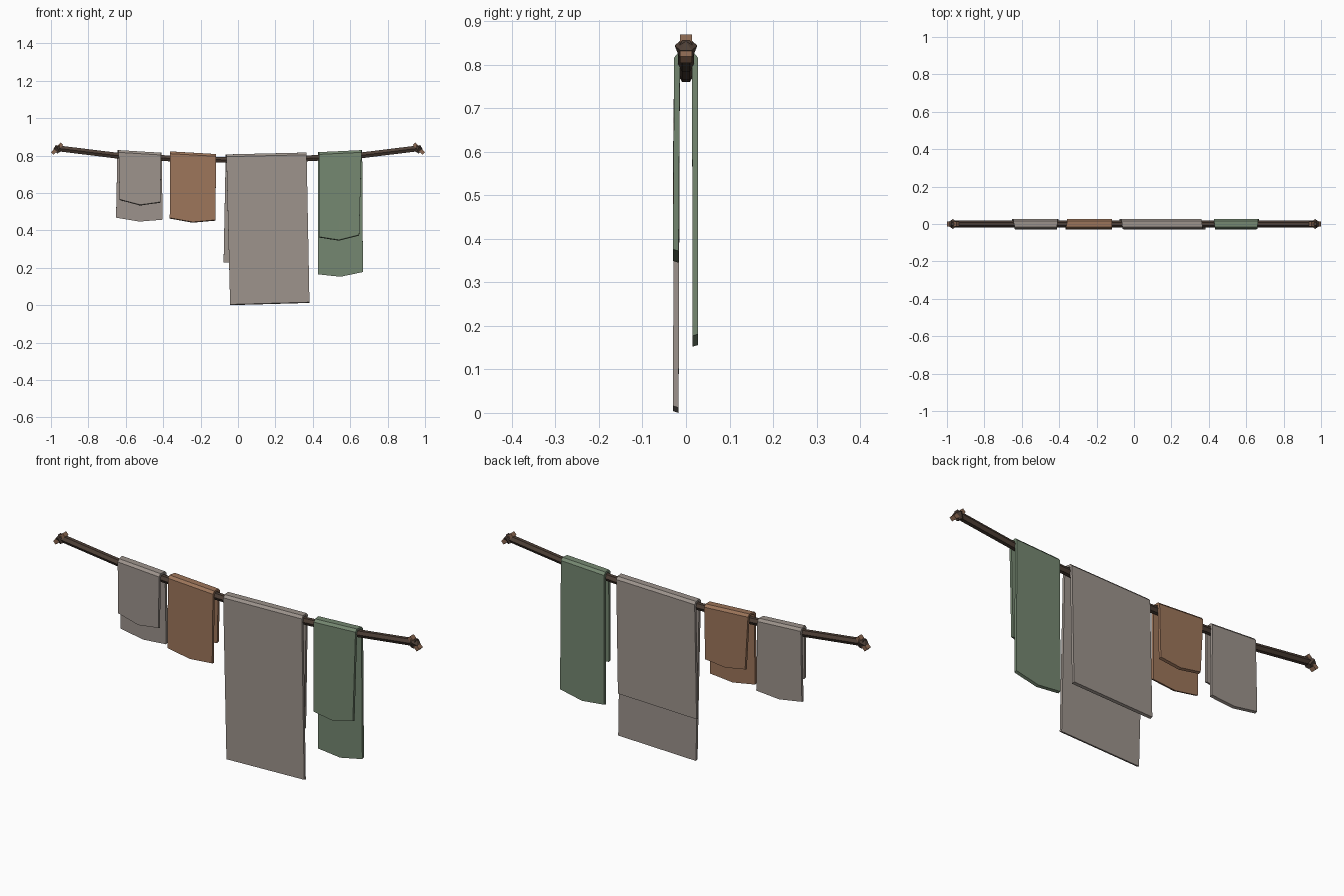
import bpy, bmesh, math
from mathutils import Vector, Matrix

if "Cube" in bpy.data.objects:
    bpy.data.objects.remove(bpy.data.objects["Cube"])


def material(name, rgb):
    m = bpy.data.materials.new(name)
    m.diffuse_color = (*rgb, 1)
    m.use_nodes = True
    m.node_tree.nodes["Principled BSDF"].inputs["Base Color"].default_value = m.diffuse_color
    return m


ROPE = material("dark_rope", (0.075, 0.05, 0.037))
PEG = material("peg_wood", (0.26, 0.14, 0.085))
GREY = material("grey_cloth", (0.335, 0.292, 0.262))
BROWN = material("brown_cloth", (0.335, 0.178, 0.103))
GREEN = material("green_cloth", (0.178, 0.245, 0.165))


def finish(bm, name, mat):
    bmesh.ops.recalc_face_normals(bm, faces=bm.faces)
    me = bpy.data.meshes.new(name)
    bm.to_mesh(me)
    bm.free()
    me.materials.append(mat)
    ob = bpy.data.objects.new(name, me)
    bpy.context.collection.objects.link(ob)
    return ob


def rope(name, path, radius, sides, mat):
    """Faceted tube along a path in the xz plane."""
    bm = bmesh.new()
    rings = []
    for x, z in path:
        rings.append([bm.verts.new((x, radius * math.cos(2 * math.pi * k / sides),
                                    z + radius * math.sin(2 * math.pi * k / sides)))
                      for k in range(sides)])
    for a, b in zip(rings, rings[1:]):
        for k in range(sides):
            n = (k + 1) % sides
            bm.faces.new((a[k], a[n], b[n], b[k]))
    bm.faces.new(rings[0])
    bm.faces.new(rings[-1])
    return finish(bm, name, mat)


def cloth(name, mat, top, front, back):
    """Folded cloth over the rope.
    top: left z, right z.  front/back: (top x pair), (bottom x pair), bottom z list."""
    bm = bmesh.new()
    n = len(front[2])
    sections = []
    for i in range(n):
        t = i / (n - 1)
        mix = lambda p: p[0] + (p[1] - p[0]) * t
        zt = mix(top)
        fx, fb, bx, bb = mix(front[0]), mix(front[1]), mix(back[0]), mix(back[1])
        zf, zb = front[2][i], back[2][i]
        outer = [(fb, -0.030, zf + 0.004), (fx, -0.027, zt - 0.012), (fx, -0.016, zt),
                 (bx, 0.016, zt), (bx, 0.027, zt - 0.012), (bb, 0.028, zb + 0.004)]
        inner = [(fb, -0.017, zf), (fx, -0.014, zt - 0.018), (fx, -0.011, zt - 0.010),
                 (bx, 0.011, zt - 0.010), (bx, 0.014, zt - 0.018), (bb, 0.015, zb)]
        sections.append(([bm.verts.new(p) for p in outer], [bm.verts.new(p) for p in inner]))
    for (o1, i1), (o2, i2) in zip(sections, sections[1:]):
        for k in range(5):
            bm.faces.new((o1[k], o1[k + 1], o2[k + 1], o2[k]))
            bm.faces.new((i1[k], i1[k + 1], i2[k + 1], i2[k]))
        for k in (0, 5):                      # bottom hems
            bm.faces.new((o1[k], o2[k], i2[k], i1[k]))
    for o, i in (sections[0], sections[-1]):  # side edges
        for k in range(5):
            bm.faces.new((o[k], o[k + 1], i[k + 1], i[k]))
    return finish(bm, name, mat)


# sagging line
half = [(0.3, 0.781), (0.65, 0.800), (0.975, 0.840)]
line = [(-x, z) for x, z in reversed(half)] + [(0, 0.776)] + half
rope("hanging_line", line, 0.018, 6, ROPE)

# knots and slanted pegs at both ends
for side, s in (("left", -1), ("right", 1)):
    bm = bmesh.new()
    bmesh.ops.create_cone(bm, cap_ends=True, segments=6, radius1=0.016, radius2=0.026, depth=0.03)
    bmesh.ops.translate(bm, verts=bm.verts, vec=(0, 0, -0.008))
    tip = max(bm.faces, key=lambda f: f.calc_center_median().z)
    bmesh.ops.poke(bm, faces=[tip], offset=0.012)
    bmesh.ops.transform(bm, verts=bm.verts, matrix=Matrix.Translation((s * 0.965, 0, 0.838))
                        @ Matrix.Rotation(s * math.radians(30), 4, 'Y'))
    finish(bm, side + "_knot", ROPE)

    bm = bmesh.new()
    bmesh.ops.create_cube(bm, size=1)
    bmesh.ops.scale(bm, verts=bm.verts, vec=(0.072, 0.028, 0.020))
    bmesh.ops.transform(bm, verts=bm.verts, matrix=Matrix.Translation((s * 0.967, 0, 0.837))
                        @ Matrix.Rotation(s * math.radians(45), 4, 'Y'))
    finish(bm, side + "_peg", PEG)

# cloths, left to right
cloth("small_grey_cloth", GREY, (0.829, 0.815),
      ((-0.638, -0.412), (-0.633, -0.414), (0.562, 0.533, 0.548)),
      ((-0.645, -0.408), (-0.652, -0.403), (0.468, 0.447, 0.457)))
cloth("brown_cloth", BROWN, (0.822, 0.808),
      ((-0.363, -0.118), (-0.365, -0.120), (0.463, 0.441, 0.452)),
      ((-0.357, -0.118), (-0.342, -0.124), (0.545, 0.525, 0.537)))
cloth("large_grey_cloth", GREY, (0.806, 0.816),
      ((-0.062, 0.367), (-0.042, 0.382), (0.0, 0.012)),
      ((-0.066, 0.362), (-0.077, 0.352), (0.228, 0.240)))
cloth("green_cloth", GREEN, (0.818, 0.829),
      ((0.432, 0.660), (0.432, 0.648), (0.362, 0.345, 0.372)),
      ((0.428, 0.664), (0.427, 0.668), (0.165, 0.152, 0.177)))
